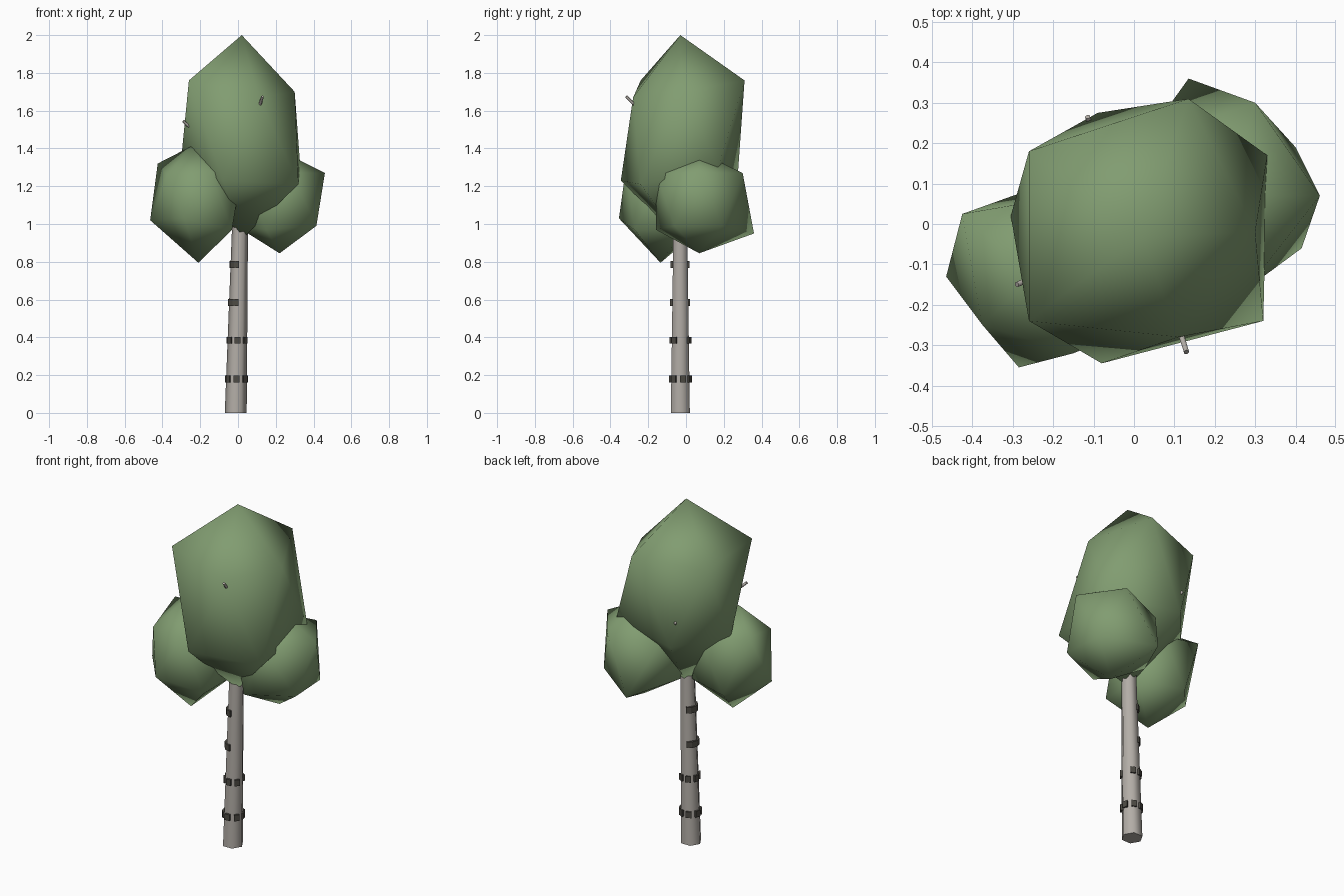
import bpy, bmesh
from math import cos, sin, radians, pi
from mathutils import Vector

cube = bpy.data.objects.get("Cube")
if cube:
    bpy.data.objects.remove(cube)


def make_material(name, rgb):
    mat = bpy.data.materials.new(name)
    mat.use_nodes = True
    color = (*rgb, 1)
    mat.diffuse_color = color
    shader = mat.node_tree.nodes["Principled BSDF"]
    shader.inputs["Base Color"].default_value = color
    shader.inputs["Roughness"].default_value = 0.9
    return mat


leaf_green = make_material("leaf green", (0.22, 0.335, 0.165))
pale_bark = make_material("pale bark", (0.45, 0.42, 0.385))
dark_bark = make_material("dark bark", (0.075, 0.07, 0.058))


def finish(name, bm, material, smooth_angle=None):
    """Turn a bmesh into a named object with one material."""
    bmesh.ops.recalc_face_normals(bm, faces=bm.faces)
    mesh = bpy.data.meshes.new(name)
    bm.to_mesh(mesh)
    bm.free()
    mesh.materials.append(material)
    obj = bpy.data.objects.new(name, mesh)
    bpy.context.collection.objects.link(obj)
    if smooth_angle:
        bpy.ops.object.select_all(action='DESELECT')
        obj.select_set(True)
        bpy.context.view_layer.objects.active = obj
        bpy.ops.object.shade_smooth_by_angle(angle=radians(smooth_angle))
    return obj


# Foliage: icosahedra stretched to size, with a few corners pulled out of shape
def foliage(name, center, size, corners):
    center = Vector(center)
    bm = bmesh.new()
    bmesh.ops.create_icosphere(bm, subdivisions=1, radius=1)
    for v in bm.verts:
        v.co = center + v.co * Vector(size)
    free = list(bm.verts)
    for corner in corners:
        target = Vector(corner)
        vert = min(free, key=lambda v: (v.co - target).length)
        free.remove(vert)
        vert.co = target
    return finish(name, bm, leaf_green, 180)


foliage("main_crown", (0.02, -0.03, 1.46), (0.35, 0.35, 0.54), [
    (0.02, -0.03, 2.0),
    (-0.26, 0.18, 1.73), (-0.26, -0.24, 1.76), (0.135, 0.31, 1.76),
    (0.3, -0.02, 1.7), (0.11, -0.28, 1.67),
    (0.32, -0.24, 1.21), (-0.08, -0.345, 1.23), (-0.305, 0.02, 1.3),
    (-0.09, 0.275, 1.27), (0.33, 0.17, 1.3),
])
foliage("right_lower_foliage", (-0.22, -0.14, 1.105), (0.26, 0.25, 0.305), [
    (-0.25, -0.13, 1.41), (-0.21, -0.135, 0.795),
    (-0.425, 0.025, 1.32), (-0.375, -0.25, 1.26), (-0.15, -0.32, 1.28),
    (-0.465, -0.13, 1.02), (-0.285, -0.355, 1.03),
])
foliage("left_lower_foliage", (0.21, 0.07, 1.11), (0.25, 0.27, 0.265), [
    (0.24, 0.07, 1.38), (0.22, 0.07, 0.845),
    (0.46, 0.07, 1.27), (0.3, 0.3, 1.27), (0.28, -0.16, 1.27),
    (0.415, -0.06, 0.99), (0.4, 0.19, 0.99),
    (0.135, 0.36, 0.95), (0.15, -0.16, 0.97),
])


# Trunk: leaning, tapered six-sided column
def trunk_center(z):
    return Vector((-0.012 + 0.023 * z, -0.03, z))


def trunk_radius(z):
    return 0.058 - 0.016 * z


bm = bmesh.new()
rings = []
for z in (0, 0.5, 1.0, 1.3):
    rings.append([bm.verts.new(trunk_center(z) + trunk_radius(z)
                  * Vector((cos(k * pi / 3), sin(k * pi / 3), 0)))
                  for k in range(6)])
for low, high in zip(rings, rings[1:]):
    for k in range(6):
        n = (k + 1) % 6
        bm.faces.new((low[k], low[n], high[n], high[k]))
bm.faces.new(rings[0][::-1])
bm.faces.new(rings[-1])
finish("trunk", bm, pale_bark, 65)


# Bark marks: raised curved plates wrapped part way around the trunk
def add_arc(bm, z, start, end, height=0.036):
    steps = max(1, round((end - start) / 30))
    sections = []
    for i in range(steps + 1):
        a = radians(start + (end - start) * i / steps)
        direction = Vector((cos(a), sin(a), 0))
        inner, outer = trunk_radius(z) * 0.8, trunk_radius(z) + 0.007
        sections.append([
            bm.verts.new(trunk_center(z) + direction * r + Vector((0, 0, h)))
            for r, h in ((inner, -height / 2), (outer, -height / 2),
                         (outer, height / 2), (inner, height / 2))])
    for a, b in zip(sections, sections[1:]):
        for k in range(4):
            n = (k + 1) % 4
            bm.faces.new((a[k], a[n], b[n], b[k]))
    bm.faces.new(sections[0])
    bm.faces.new(sections[-1][::-1])


def bark_mark(name, z, arcs):
    bm = bmesh.new()
    for start, end in arcs:
        add_arc(bm, z, start, end)
    finish(name, bm, dark_bark)


step = 360 / 7
dashes = [(255 + k * step, 285 + k * step) for k in range(7)]
bark_mark("bark_mark_lowest", 0.18, dashes)
bark_mark("bark_mark_low", 0.385, dashes[:2] + dashes[3:])
bark_mark("bark_mark_high", 0.585, [(110, 270)])
bark_mark("bark_mark_highest", 0.785, [(110, 270)])


# Twigs: short stubs poking out of the main crown
def twig(name, start, end, radius=0.009):
    start, end = Vector(start), Vector(end)
    axis = end - start
    bm = bmesh.new()
    bmesh.ops.create_cone(bm, cap_ends=True, segments=6, radius1=radius,
                          radius2=radius * 0.8, depth=axis.length)
    turn = axis.to_track_quat('Z', 'Y')
    for v in bm.verts:
        v.co = turn @ v.co + (start + end) / 2
    finish(name, bm, pale_bark, 65)


twig("front_twig", (0.1, -0.22, 1.58), (0.13, -0.317, 1.675))
twig("right_twig", (-0.22, -0.12, 1.48), (-0.29, -0.15, 1.545))
twig("back_twig", (-0.09, 0.2, 1.36), (-0.115, 0.265, 1.42))
